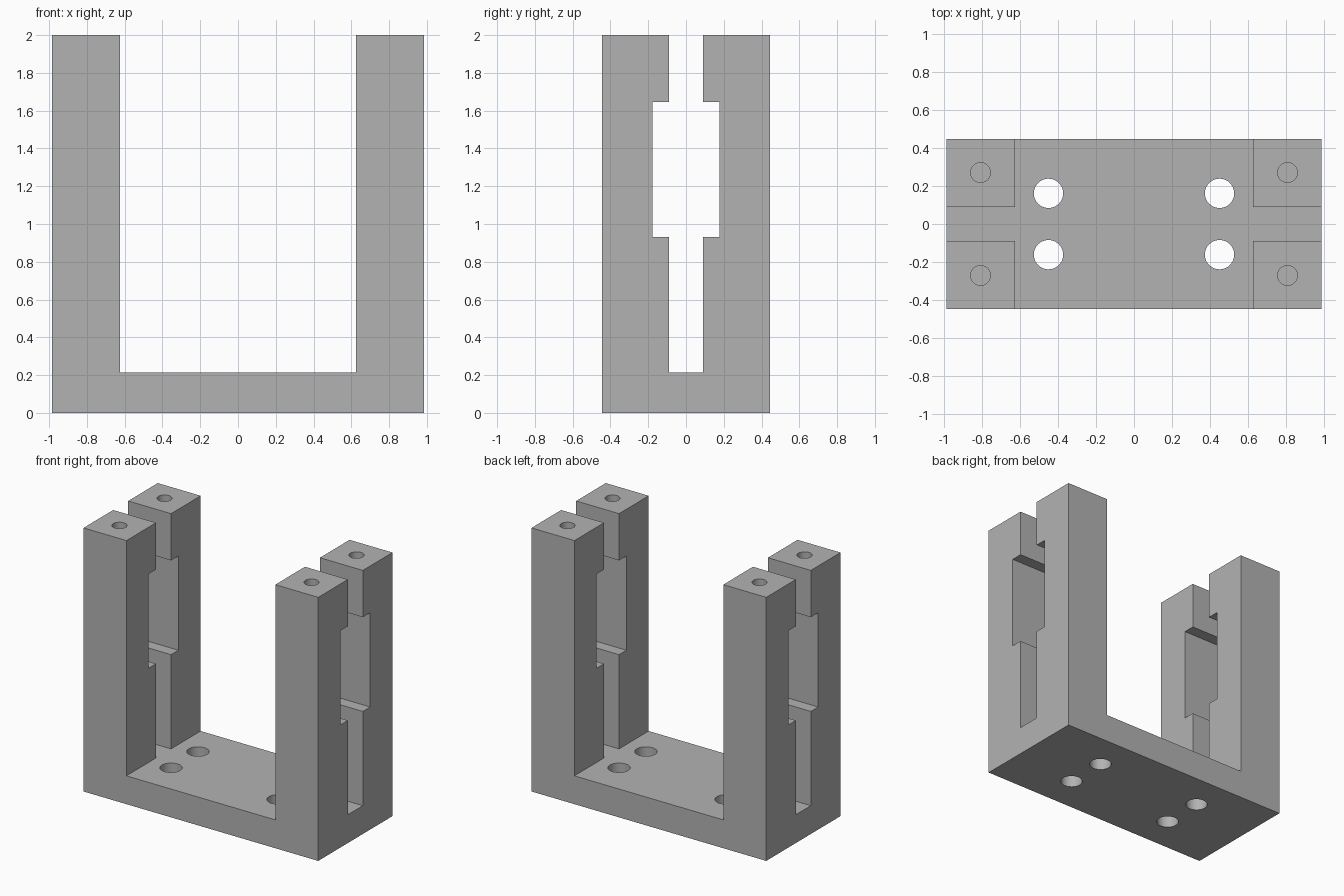
import bpy
import bmesh
from mathutils import Matrix, Vector

if "Cube" in bpy.data.objects:
    bpy.data.objects.remove(bpy.data.objects["Cube"], do_unlink=True)

WIDTH, DEPTH, HEIGHT = 1.97, 0.89, 2.0
PLATE_TOP = 0.215
POST_INNER = 0.625
SLOT, WINDOW = 0.09, 0.178        # half widths of the side openings
WINDOW_LOW, WINDOW_HIGH = 0.93, 1.645
POST_HOLE_DEPTH = 0.36

grey = bpy.data.materials.new("plain grey")
grey.use_nodes = True
grey.diffuse_color = (0.45, 0.45, 0.45, 1)
grey.node_tree.nodes["Principled BSDF"].inputs["Base Color"].default_value = grey.diffuse_color


def add_object(name, bm):
    bmesh.ops.recalc_face_normals(bm, faces=bm.faces)
    mesh = bpy.data.meshes.new(name)
    bm.to_mesh(mesh)
    bm.free()
    obj = bpy.data.objects.new(name, mesh)
    bpy.context.collection.objects.link(obj)
    mesh.materials.append(grey)
    return obj


def prism(name, points, direction):
    """Extrude a closed outline along a direction."""
    bm = bmesh.new()
    face = bm.faces.new([bm.verts.new(p) for p in points])
    grown = bmesh.ops.extrude_face_region(bm, geom=[face])["geom"]
    moved = [g for g in grown if isinstance(g, bmesh.types.BMVert)]
    bmesh.ops.translate(bm, vec=Vector(direction), verts=moved)
    # the starting face is the other cap
    if not face.is_valid:
        bmesh.ops.holes_fill(bm, edges=bm.edges)
    return add_object(name, bm)


def drills(name, x, y, radius, bottom, top):
    """Four upright cylinders, mirrored in x and y."""
    bm = bmesh.new()
    for sx in (-1, 1):
        for sy in (-1, 1):
            bmesh.ops.create_cone(
                bm, cap_ends=True, segments=48, radius1=radius, radius2=radius,
                depth=top - bottom,
                matrix=Matrix.Translation((sx * x, sy * y, (bottom + top) / 2)))
    return add_object(name, bm)


# U-shaped body: plate with an upright at each end
half = [(WIDTH / 2, 0), (WIDTH / 2, HEIGHT), (POST_INNER, HEIGHT), (POST_INNER, PLATE_TOP)]
outline = half + [(-x, z) for x, z in reversed(half)]
bracket = prism("bracket", [(x, -DEPTH / 2, z) for x, z in outline], (0, DEPTH, 0))

# Slot with a wider window, cut through both uprights
side = [(SLOT, PLATE_TOP), (SLOT, WINDOW_LOW), (WINDOW, WINDOW_LOW),
        (WINDOW, WINDOW_HIGH), (SLOT, WINDOW_HIGH), (SLOT, HEIGHT + 0.1)]
side += [(-y, z) for y, z in reversed(side)]
cutters = [
    prism("slot_cutter", [(-WIDTH, y, z) for y, z in side], (2 * WIDTH, 0, 0)),
    # Mounting holes through the plate, blind holes in the post tops
    drills("plate_hole_cutter", 0.449, 0.161, 0.077, -0.1, PLATE_TOP + 0.1),
    drills("post_hole_cutter", 0.806, 0.27, 0.052, HEIGHT - POST_HOLE_DEPTH, HEIGHT + 0.1),
]

for cutter in cutters:
    cutter.hide_render = True
    cut = bracket.modifiers.new(cutter.name, "BOOLEAN")
    cut.operation = "DIFFERENCE"
    cut.solver = "EXACT"
    cut.object = cutter

# Bake the cuts and remove the helpers
bpy.context.view_layer.update()
graph = bpy.context.evaluated_depsgraph_get()
baked = bpy.data.meshes.new_from_object(bracket.evaluated_get(graph))
bracket.modifiers.clear()
bracket.data = baked
baked.materials.clear()
baked.materials.append(grey)
for cutter in cutters:
    bpy.data.objects.remove(cutter, do_unlink=True)

bpy.ops.object.select_all(action="DESELECT")
bracket.select_set(True)
bpy.context.view_layer.objects.active = bracket
bpy.ops.object.shade_smooth_by_angle()
